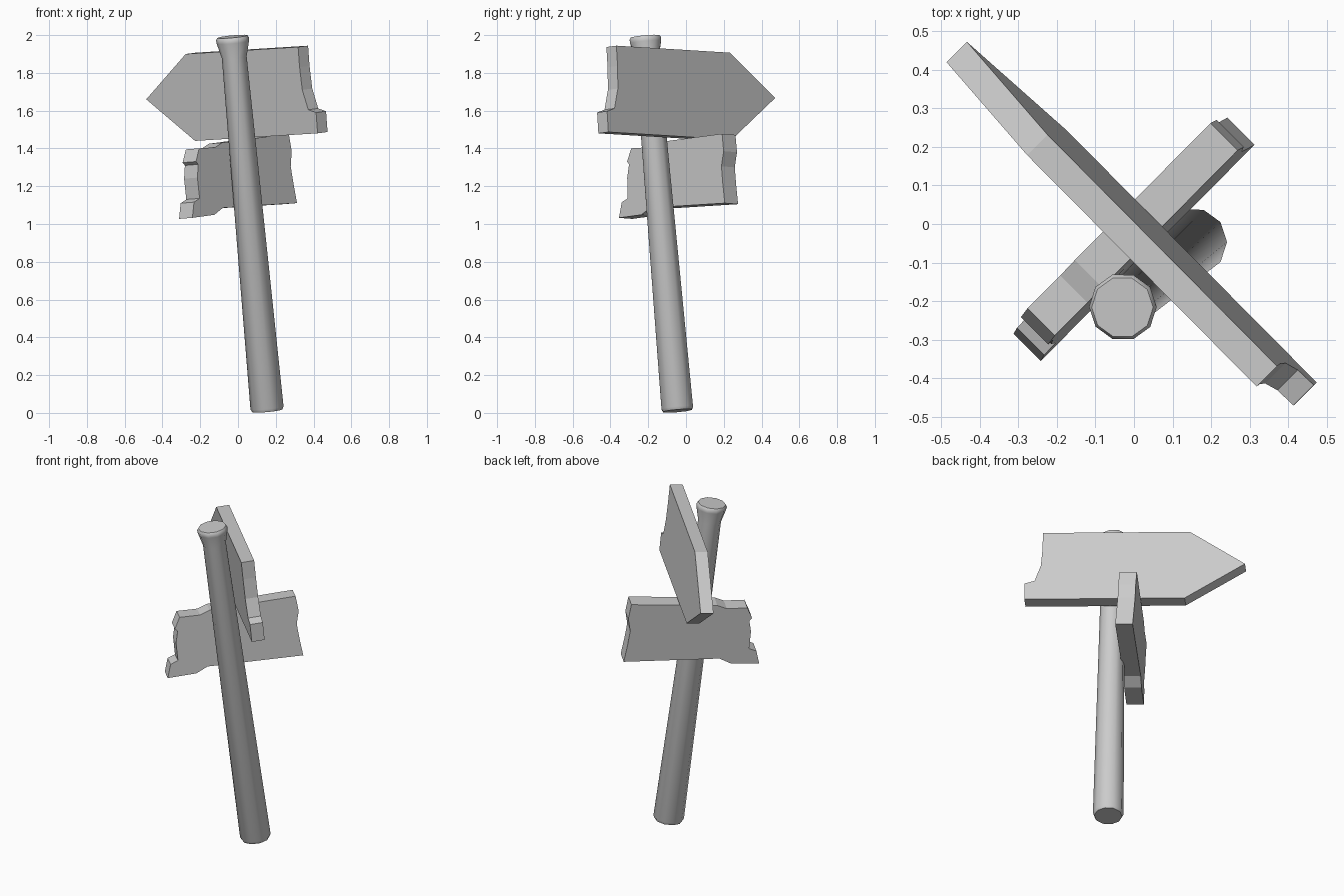
import bpy, bmesh
from math import sqrt, cos, sin, tau
from mathutils import Vector

if "Cube" in bpy.data.objects:
    bpy.data.objects.remove(bpy.data.objects["Cube"])


def make_object(name, bm):
    bmesh.ops.recalc_face_normals(bm, faces=bm.faces[:])
    mesh = bpy.data.meshes.new(name)
    bm.to_mesh(mesh)
    bm.free()
    obj = bpy.data.objects.new(name, mesh)
    bpy.context.collection.objects.link(obj)
    return obj


def board(name, outline, along, normal, offset, lean, thickness):
    """Extrude an (along, height) outline into a plank that leans off vertical."""
    along, normal = Vector(along) / sqrt(2), Vector(normal) / sqrt(2)
    push = (normal + Vector((0, 0, lean))).normalized() * thickness
    bm = bmesh.new()
    verts = [bm.verts.new(along * u + normal * (offset - lean * z) + Vector((0, 0, z)))
             for u, z in outline]
    face = bm.faces.new(verts)
    extruded = bmesh.ops.extrude_face_region(bm, geom=[face], use_keep_orig=True)["geom"]
    bmesh.ops.translate(bm, vec=push,
                        verts=[g for g in extruded if isinstance(g, bmesh.types.BMVert)])
    return make_object(name, bm)


def post(name, start, end, profile, sides=10):
    """Loft rings of (distance fraction, radius) along a tilted axis."""
    start, end = Vector(start), Vector(end)
    turn = Vector((0, 0, 1)).rotation_difference(end - start)
    bm = bmesh.new()
    rings = []
    for t, r in profile:
        centre = start.lerp(end, t)
        rings.append([bm.verts.new(centre + turn @ Vector((r * cos(tau * i / sides),
                                                           r * sin(tau * i / sides), 0)))
                      for i in range(sides)])
    for a, b in zip(rings, rings[1:]):
        for i in range(sides):
            j = (i + 1) % sides
            bm.faces.new((a[i], a[j], b[j], b[i]))
    bm.faces.new(rings[0][::-1])
    bm.faces.new(rings[-1])
    obj = make_object(name, bm)
    bpy.context.view_layer.objects.active = obj
    obj.select_set(True)
    bpy.ops.object.shade_smooth_by_angle(angle=0.9)
    obj.select_set(False)
    return obj


# Leaning post with flared, slightly chamfered top
post("post", (0.155, -0.045, 0.011), (-0.03, -0.216, 1.992),
     [(0, 0.080), (0.008, 0.088), (0.945, 0.066), (0.985, 0.086),
      (0.994, 0.088), (1, 0.080)])

# Upper arrow board with a broken tail
board("arrow_board",
      [(-0.64, 1.66), (-0.322, 1.90), (0.523, 1.937), (0.524, 1.83), (0.533, 1.71),
       (0.568, 1.605), (0.625, 1.59), (0.626, 1.48), (-0.295, 1.44)],
      (1, -1, 0), (1, 1, 0), 0.109, 0.094, 0.075)

# Lower plank with ragged ends
board("ragged_board",
      [(-0.35, 1.395), (-0.23, 1.40), (-0.175, 1.425), (0.325, 1.472), (0.342, 1.38),
       (0.33, 1.30), (0.345, 1.21), (0.366, 1.105), (-0.19, 1.08), (-0.256, 1.043),
       (-0.422, 1.027), (-0.405, 1.11), (-0.362, 1.13), (-0.372, 1.24),
       (-0.362, 1.31), (-0.378, 1.325)],
      (1, 1, 0), (1, -1, 0), 0.039, 0.057, 0.10)
